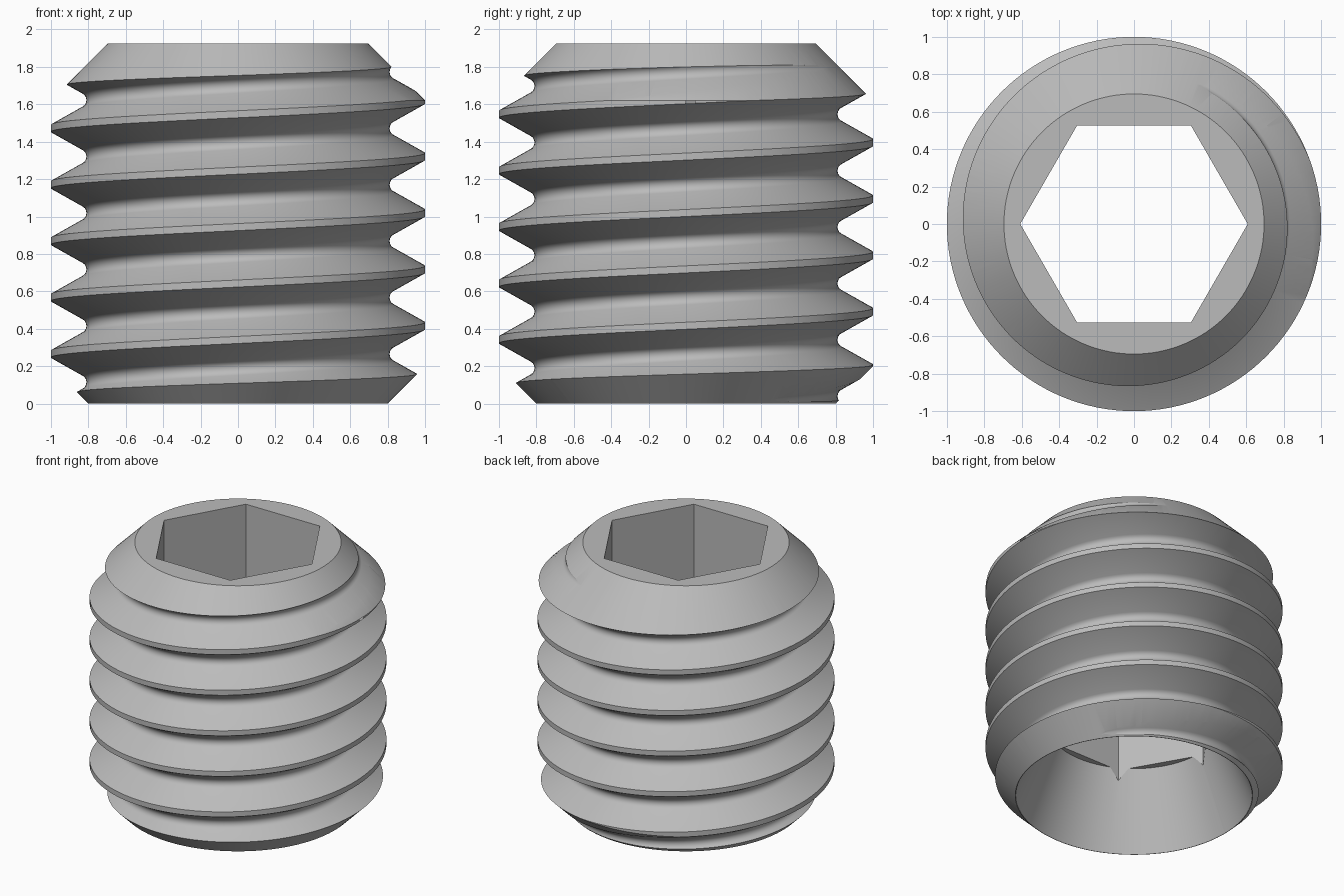
import bpy, bmesh
from math import sin, cos, tan, pi, radians

cube = bpy.data.objects.get("Cube")
if cube:
    bpy.data.objects.remove(cube)

SEG = 128
PITCH = 0.3015
CREST_Z = 1.622      # crest height at angle zero
HEIGHT = 1.925
ROOT_R, FILLET = 0.81, 0.0435

steel = bpy.data.materials.new("grey_steel")
steel.use_nodes = True
grey = (0.5, 0.5, 0.5, 1)
steel.diffuse_color = grey
steel.node_tree.nodes["Principled BSDF"].inputs["Base Color"].default_value = grey


def make_object(name, bm):
    bmesh.ops.recalc_face_normals(bm, faces=bm.faces)
    mesh = bpy.data.meshes.new(name)
    bm.to_mesh(mesh)
    bm.free()
    mesh.materials.append(steel)
    obj = bpy.data.objects.new(name, mesh)
    bpy.context.collection.objects.link(obj)
    return obj


def thread_profile():
    """One pitch of (radius, rise): crest flat, flank, rounded root, flank."""
    half = PITCH / 16
    pts = [(1, -half), (1, half)]
    for i in range(7):
        a = radians(-60 + 20 * i)
        pts.append((ROOT_R + FILLET * (1 - cos(a)), PITCH / 2 + FILLET * sin(a)))
    return pts


def threaded_rod():
    """Helical skin longer than the screw, closed by a fan at each end."""
    bm = bmesh.new()
    section = thread_profile()
    turns = range(-7, 4)
    columns = []
    for j in range(SEG + 1):
        a = 2 * pi * j / SEG
        lift = CREST_Z + PITCH * j / SEG
        columns.append([bm.verts.new((r * cos(a), r * sin(a), lift + k * PITCH + dz))
                        for k in turns for r, dz in section])
    for left, right in zip(columns, columns[1:]):
        for i in range(len(left) - 1):
            bm.faces.new((left[i], right[i], right[i + 1], left[i + 1]))
    bmesh.ops.remove_doubles(bm, verts=bm.verts, dist=1e-5)
    low = bm.verts.new((0, 0, CREST_Z - 6.5 * PITCH))
    high = bm.verts.new((0, 0, CREST_Z + 3.5 * PITCH))
    for e in [e for e in bm.edges if e.is_boundary]:
        tip = low if e.verts[0].co.z < HEIGHT / 2 else high
        bm.faces.new((e.verts[0], e.verts[1], tip))
    return make_object("threaded_screw", bm)


def turned_blank():
    """Chamfered outside with a cup point and a pilot bore."""
    outline = [(0.797, 0), (0.80, 0), (1.1, 0.30), (1.1, HEIGHT - 0.405),
               (0.695, HEIGHT), (0.3, HEIGHT), (0.3, 0.54), (0.575, 0.54)]
    bm = bmesh.new()
    rings = [[bm.verts.new((r * cos(2 * pi * j / SEG), r * sin(2 * pi * j / SEG), z))
              for j in range(SEG)] for r, z in outline]
    for a, b in zip(rings, rings[1:] + rings[:1]):
        for j in range(SEG):
            k = (j + 1) % SEG
            bm.faces.new((a[j], a[k], b[k], b[j]))
    return make_object("turned_blank", bm)


def hex_key():
    """Hexagonal prism for the socket, corners on the x axis."""
    bm = bmesh.new()
    ring = [bm.verts.new((0.608 * cos(i * pi / 3), 0.608 * sin(i * pi / 3), 0.3))
            for i in range(6)]
    base = bm.faces.new(ring)
    top = bmesh.ops.extrude_face_region(bm, geom=[base])["geom"]
    bmesh.ops.translate(bm, vec=(0, 0, 2),
                        verts=[v for v in top if isinstance(v, bmesh.types.BMVert)])
    return make_object("hex_key", bm)


# Cut the rod to the turned shape, then broach the socket
screw = threaded_rod()
bpy.context.view_layer.objects.active = screw
screw.select_set(True)
for tool, operation in ((turned_blank(), 'INTERSECT'), (hex_key(), 'DIFFERENCE')):
    tool.hide_render = True
    mod = screw.modifiers.new(tool.name, 'BOOLEAN')
    mod.operation = operation
    mod.solver = 'EXACT'
    mod.object = tool
    bpy.ops.object.modifier_apply(modifier=mod.name)
    bpy.data.objects.remove(tool)

bpy.ops.object.shade_smooth_by_angle(angle=radians(30))
